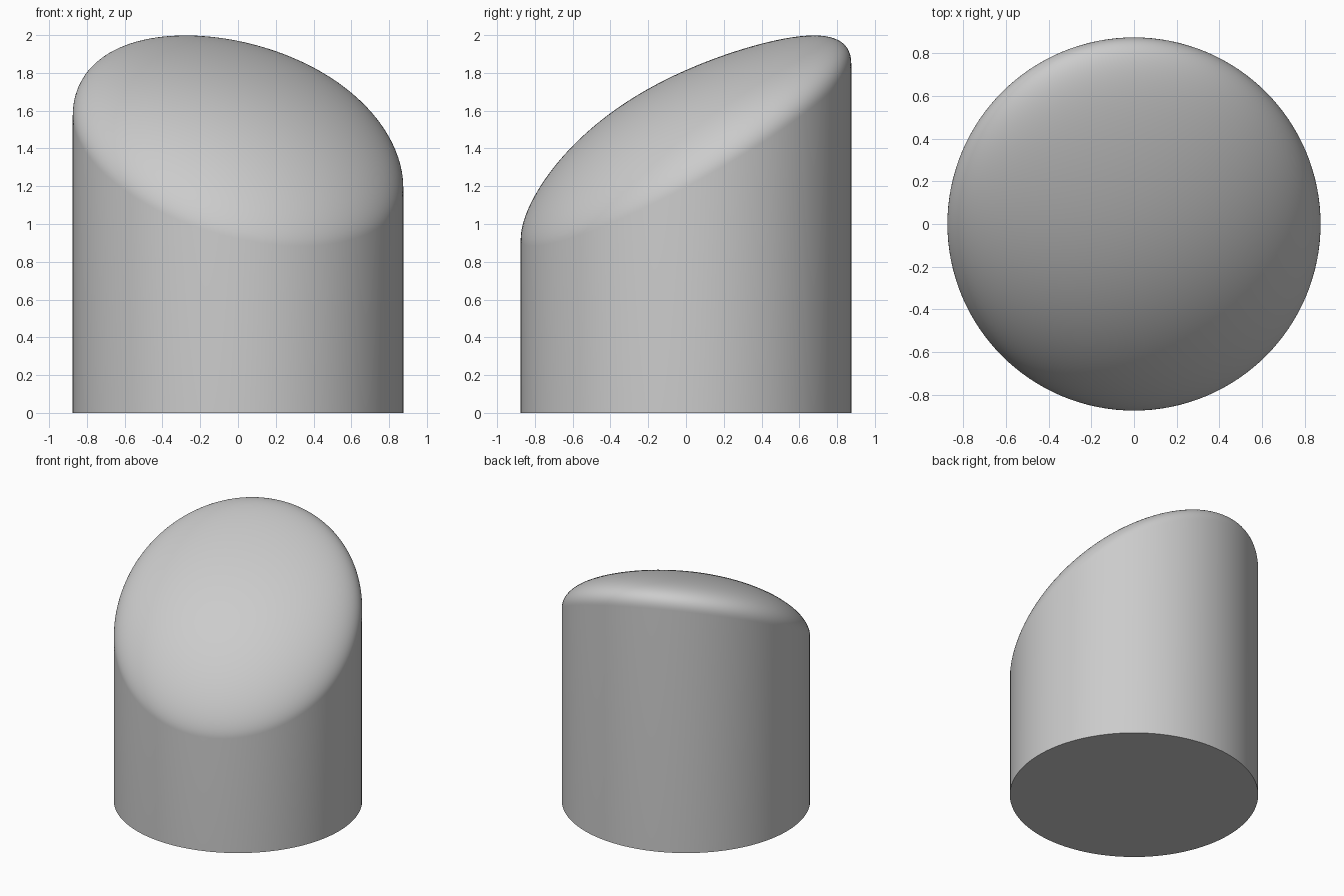
import bpy, bmesh, math

cube = bpy.data.objects.get("Cube")
if cube:
    bpy.data.objects.remove(cube, do_unlink=True)

RADIUS, RIM, DOME = 0.875, 1.385, 0.4
SLOPE_X, SLOPE_Y = -0.217, 0.53
FLATTEN = 0.2  # how much gentler the slant is at the middle than at the rim
SIDES, RINGS = 128, 40

grey = bpy.data.materials.new("light_grey")
grey.use_nodes = True
colour = (0.6, 0.6, 0.6, 1)
grey.diffuse_color = colour
grey.node_tree.nodes["Principled BSDF"].inputs["Base Color"].default_value = colour

bm = bmesh.new()


def ring(radius, height, tilt):
    """Circle of vertices, sheared along the slanted top by the tilt amount."""
    verts = []
    for i in range(SIDES):
        a = math.tau * i / SIDES
        x, y = radius * math.cos(a), radius * math.sin(a)
        verts.append(bm.verts.new((x, y, height + tilt * (SLOPE_X * x + SLOPE_Y * y))))
    return verts


# Flat base, straight wall, then a domed top slanted up towards the back
rings = [ring(RADIUS, 0, 0)]
for k in range(RINGS):
    t = math.pi / 2 * k / RINGS
    rise = math.sin(t)
    rings.append(ring(RADIUS * math.cos(t), RIM + DOME * rise, 1 - FLATTEN * rise ** 2))
bm.faces.new(reversed(rings[0]))
for low, high in zip(rings, rings[1:]):
    for i in range(SIDES):
        j = (i + 1) % SIDES
        bm.faces.new((low[i], low[j], high[j], high[i]))
apex = bm.verts.new((0, 0, RIM + DOME))
for i in range(SIDES):
    bm.faces.new((rings[-1][i], rings[-1][(i + 1) % SIDES], apex))

mesh = bpy.data.meshes.new("slanted_dome_cylinder")
bm.to_mesh(mesh)
bm.free()
mesh.materials.append(grey)
body = bpy.data.objects.new("slanted_dome_cylinder", mesh)
bpy.context.collection.objects.link(body)
bpy.context.view_layer.objects.active = body
body.select_set(True)
bpy.ops.object.shade_smooth_by_angle(angle=math.radians(40))
